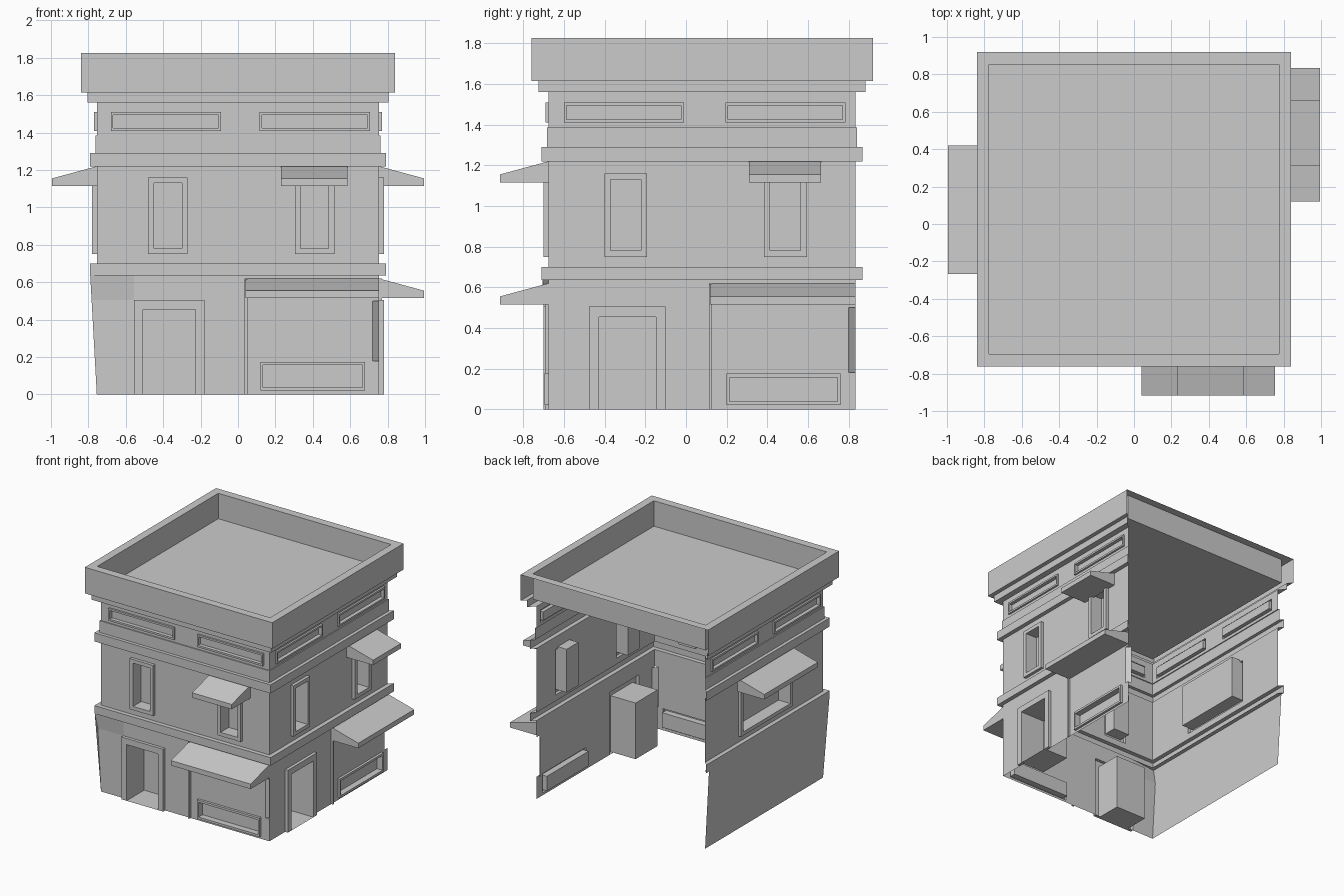
import bpy
import bmesh
from math import radians
from mathutils import Matrix

if "Cube" in bpy.data.objects:
    bpy.data.objects.remove(bpy.data.objects["Cube"], do_unlink=True)

plaster = bpy.data.materials.new("grey plaster")
plaster.use_nodes = True
GREY = (0.6, 0.6, 0.6, 1)
plaster.diffuse_color = GREY
plaster.node_tree.nodes["Principled BSDF"].inputs["Base Color"].default_value = GREY

CENTRE = Matrix.Translation((0, 0.079, 0))   # the building stands behind its awnings
WALL = 0.755                                 # half width of the walls
BASE_TOP, MID_BOTTOM, MID_TOP = 0.635, 0.70, 1.22
ATTIC_BOTTOM, ATTIC_TOP = 1.385, 1.56


def make(name, bm, matrix=CENTRE):
    """Turn a bmesh into an object, dropping collapsed faces."""
    flat = [f for f in bm.faces if f.calc_area() < 1e-7]
    bmesh.ops.delete(bm, geom=flat, context="FACES_ONLY")
    mesh = bpy.data.meshes.new(name)
    bm.to_mesh(mesh)
    bm.free()
    mesh.materials.append(plaster)
    obj = bpy.data.objects.new(name, mesh)
    bpy.context.collection.objects.link(obj)
    obj.matrix_world = matrix
    return obj


def bridge(bm, a, b, closed=True):
    n = len(a)
    for i in range(n if closed else n - 1):
        j = (i + 1) % n
        bm.faces.new((a[i], a[j], b[j], b[i]))


def rect(bm, box, d):
    """Rectangle u0, z0, u1, z1 standing at distance d from the centre."""
    u0, z0, u1, z1 = box
    return [bm.verts.new((u, -d, z)) for u, z in ((u0, z0), (u1, z0), (u1, z1), (u0, z1))]


def shell(name, profile):
    """Sweep a (distance, height) profile round three sides; the back stays open."""
    bm = bmesh.new()
    loops = [[bm.verts.new((x * d, y * d, z)) for x, y in ((-1, 1), (-1, -1), (1, -1), (1, 1))]
             for d, z in profile]
    for a, b in zip(loops, loops[1:]):
        bridge(bm, a, b, closed=False)
    return make(name, bm)


def wall(name, box, openings, matrix, flare=False):
    """Flat wall with rectangular holes."""
    u0, z0, u1, z1 = box
    us = sorted({u0, u1, *(o[0] for o in openings), *(o[2] for o in openings)})
    zs = sorted({z0, z1, *(o[1] for o in openings), *(o[3] for o in openings)})
    bm = bmesh.new()
    grid = [[bm.verts.new((u, -WALL, z)) for u in us] for z in zs]
    for r in range(len(zs) - 1):
        for c in range(len(us) - 1):
            u, z = (us[c] + us[c + 1]) / 2, (zs[r] + zs[r + 1]) / 2
            if not any(o[0] < u < o[2] and o[1] < z < o[3] for o in openings):
                bm.faces.new((grid[r][c], grid[r][c + 1], grid[r + 1][c + 1], grid[r + 1][c]))
    if flare:
        # the battered corner leans out towards the cornice
        for row in grid:
            row[0].co.x -= 0.035 * row[0].co.z / z1
        grid[-1][0].co.y -= 0.03
    return make(name, bm, matrix)


def framed(name, box, margin, top, out, depth, matrix, sill=None):
    """Raised frame round a recessed panel."""
    u0, z0, u1, z1 = box
    inner = (u0 + margin, z0 + (top if sill is None else sill), u1 - margin, z1 - top)
    bm = bmesh.new()
    loops = [rect(bm, b, d) for b, d in ((box, WALL), (box, WALL + out),
                                         (inner, WALL + out), (inner, WALL - depth))]
    for a, b in zip(loops, loops[1:]):
        bridge(bm, a, b)
    bm.faces.new(loops[-1])
    return make(name, bm, matrix)


def prism(name, u0, u1, profile, matrix):
    """Extrude a (distance, height) outline along the wall."""
    bm = bmesh.new()
    a, b = [[bm.verts.new((u, -d, z)) for d, z in profile] for u in (u0, u1)]
    bridge(bm, a, b)
    bm.faces.new(a[::-1])
    bm.faces.new(b)
    bmesh.ops.recalc_face_normals(bm, faces=bm.faces)
    return make(name, bm, matrix)


def awning(name, u0, u1, top, matrix):
    edge = 0.995
    prism(name, u0, u1, ((WALL, top), (edge, top - 0.065),
                         (edge, top - 0.105), (WALL, top - 0.105)), matrix)


# Openings shared by the sides
DOOR = (-0.555, 0, -0.18, 0.505)
SHELF_PANEL = (0.12, 0.02, 0.68, 0.175)
SHOP_PANE = (0.05, 0.18, WALL, 0.5)
WINDOWS = [(-0.48, 0.75, -0.27, 1.16), (0.305, 0.75, 0.515, 1.16)]
WIDE_WINDOW = [(-0.33, 0.75, 0.33, 1.16)]
VENTS = [(-0.68, 1.41, -0.09, 1.51), (0.115, 1.41, 0.705, 1.51)]


def upper_floors(side, windows, matrix):
    wall(side + "_middle_wall", (-WALL, MID_BOTTOM, WALL, MID_TOP), windows, matrix)
    wall(side + "_attic_wall", (-WALL, ATTIC_BOTTOM, WALL, ATTIC_TOP), VENTS, matrix)
    for i, box in enumerate(windows, 1):
        framed(f"{side}_window_{i}", box, 0.03, 0.03, 0.025, 0.08, matrix)
    for i, box in enumerate(VENTS, 1):
        framed(f"{side}_attic_panel_{i}", box, 0.013, 0.015, 0.015, 0.015, matrix)


def shop_floor(side, matrix, flare):
    wall(side + "_lower_wall", (-WALL, 0, WALL, BASE_TOP),
         [DOOR, SHELF_PANEL, SHOP_PANE], matrix, flare)
    framed(side + "_door", DOOR, 0.047, 0.05, 0.025, 0.2, matrix, sill=0)
    framed(side + "_shelf_panel", SHELF_PANEL, 0.014, 0.018, 0.02, 0.03, matrix)
    # shop pane with a chamfered end
    bm = bmesh.new()
    u0, z0, u1, z1 = SHOP_PANE
    low, high = [[bm.verts.new((u, -d, z)) for u, d in
                  ((u0, WALL), (0.72, WALL), (u1, WALL - 0.03))] for z in (z0, z1)]
    bridge(bm, low, high, closed=False)
    make(side + "_shop_pane", bm, matrix)
    # thin post between the door bay and the shop bay
    prism(side + "_post", 0.035, 0.05, ((WALL, 0), (WALL + 0.015, 0),
                                        (WALL + 0.015, 0.62), (WALL, 0.62)), matrix)
    awning(side + "_shop_awning", 0.04, 0.755, 0.62, matrix)
    awning(side + "_window_awning", 0.23, 0.585, MID_TOP, matrix)


# Front and left side share one design, turned a quarter
for side, angle in (("front", 0), ("left", 90)):
    turn = CENTRE @ Matrix.Rotation(radians(angle), 4, "Z")
    upper_floors(side, WINDOWS, turn)
    shop_floor(side, turn, flare=(side == "front"))

# Right side: one wide window over a plain leaning wall
turn = CENTRE @ Matrix.Rotation(radians(-90), 4, "Z")
upper_floors("right", WIDE_WINDOW, turn)
awning("right_window_awning", -0.34, 0.345, MID_TOP, turn)
bm = bmesh.new()
corners = rect(bm, (-WALL, 0, WALL, BASE_TOP), WALL)
for v in corners[2:]:
    v.co.y -= 0.035
corners[2].co.x += 0.03
bm.faces.new(corners)
make("right_lower_wall", bm, turn)

# Cornices and bands
shell("lower_cornice", ((WALL, BASE_TOP), (0.79, BASE_TOP), (0.79, MID_BOTTOM), (WALL, MID_BOTTOM)))
shell("upper_cornice", ((WALL, MID_TOP), (0.79, MID_TOP), (0.79, 1.29), (0.763, 1.29),
                        (0.763, ATTIC_BOTTOM), (WALL, ATTIC_BOTTOM)))
shell("parapet", ((WALL, ATTIC_TOP), (0.805, ATTIC_TOP), (0.805, 1.615),
                  (0.84, 1.615), (0.84, 1.826)))

# Parapet rim, inner faces and roof floor run round all four sides
bm = bmesh.new()
loops = [[bm.verts.new((x * d, y * d, z)) for x, y in ((-1, -1), (1, -1), (1, 1), (-1, 1))]
         for d, z in ((0.84, 1.826), (0.775, 1.826), (0.775, 1.62))]
for a, b in zip(loops, loops[1:]):
    bridge(bm, a, b)
bm.faces.new(loops[-1])
make("roof", bm)
